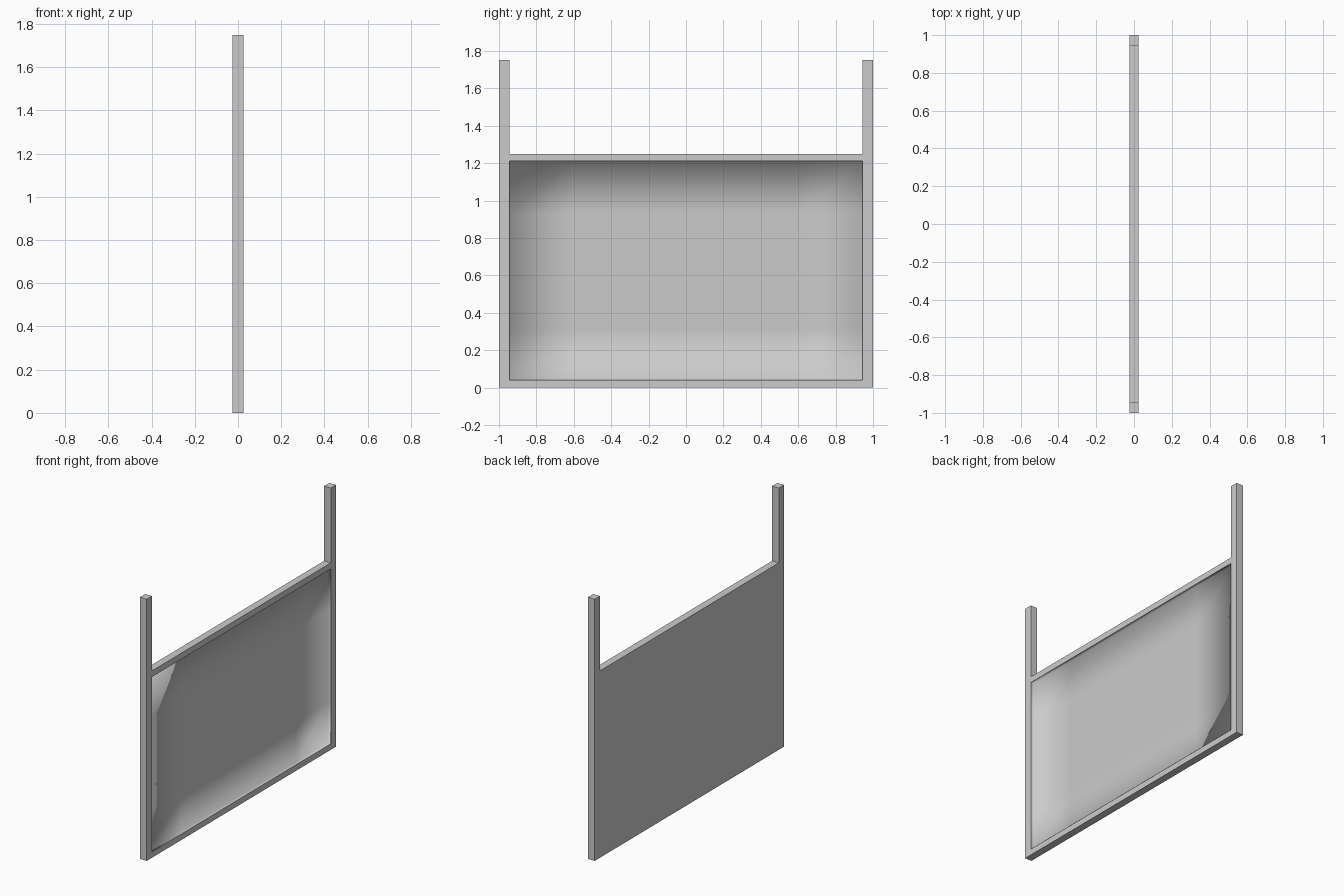
import bpy, bmesh

if "Cube" in bpy.data.objects:
    bpy.data.objects.remove(bpy.data.objects["Cube"])

DEPTH = 0.025          # half thickness of the frame
INNER = 0.945          # inner face of the posts
FLOOR = 0.005          # depth of the recessed face


def box(name, lo, hi):
    mesh = bpy.data.meshes.new(name)
    bm = bmesh.new()
    bmesh.ops.create_cube(bm, size=1)
    for v in bm.verts:
        v.co = [(lo[i] + hi[i]) / 2 + v.co[i] * (hi[i] - lo[i]) for i in range(3)]
    bm.to_mesh(mesh)
    bm.free()
    obj = bpy.data.objects.new(name, mesh)
    bpy.context.collection.objects.link(obj)
    return obj


# Tall side posts
for side, y0, y1 in (("left", -1, -INNER), ("right", INNER, 1)):
    box(side + "_post", (-DEPTH, y0, 0), (DEPTH, y1, 1.75))

# Horizontal rails between the posts
for name, z0, z1 in (("bottom_rail", 0, 0.04), ("top_rail", 1.21, 1.25)):
    box(name, (-DEPTH, -INNER, z0), (DEPTH, INNER, z1))

# Flat panel, flush with the back of the frame
box("back_panel", (-DEPTH, -INNER, 0.04), (FLOOR - 0.001, INNER, 1.21))

# Recessed face: floor grid with short walls, softly shaded into each other
ys = (-INNER + 0.001, -0.6, 0.6, INNER - 0.001)
zs = (0.041, 0.31, 0.93, 1.209)
bm = bmesh.new()
grid = [[bm.verts.new((FLOOR, y, z)) for z in zs] for y in ys]
for i in range(3):
    for j in range(3):
        bm.faces.new((grid[i][j], grid[i + 1][j], grid[i + 1][j + 1], grid[i][j + 1]))
rim = [e for e in bm.edges if e.is_boundary]
walls = bmesh.ops.extrude_edge_only(bm, edges=rim)["geom"]
for v in walls:
    if isinstance(v, bmesh.types.BMVert):
        v.co.x = DEPTH
bmesh.ops.recalc_face_normals(bm, faces=bm.faces)
bm.faces.ensure_lookup_table()
if bm.faces[0].normal.x < 0:
    bmesh.ops.reverse_faces(bm, faces=bm.faces)
for f in bm.faces:
    f.smooth = True
mesh = bpy.data.meshes.new("recessed_face")
bm.to_mesh(mesh)
bm.free()
bpy.context.collection.objects.link(bpy.data.objects.new("recessed_face", mesh))
